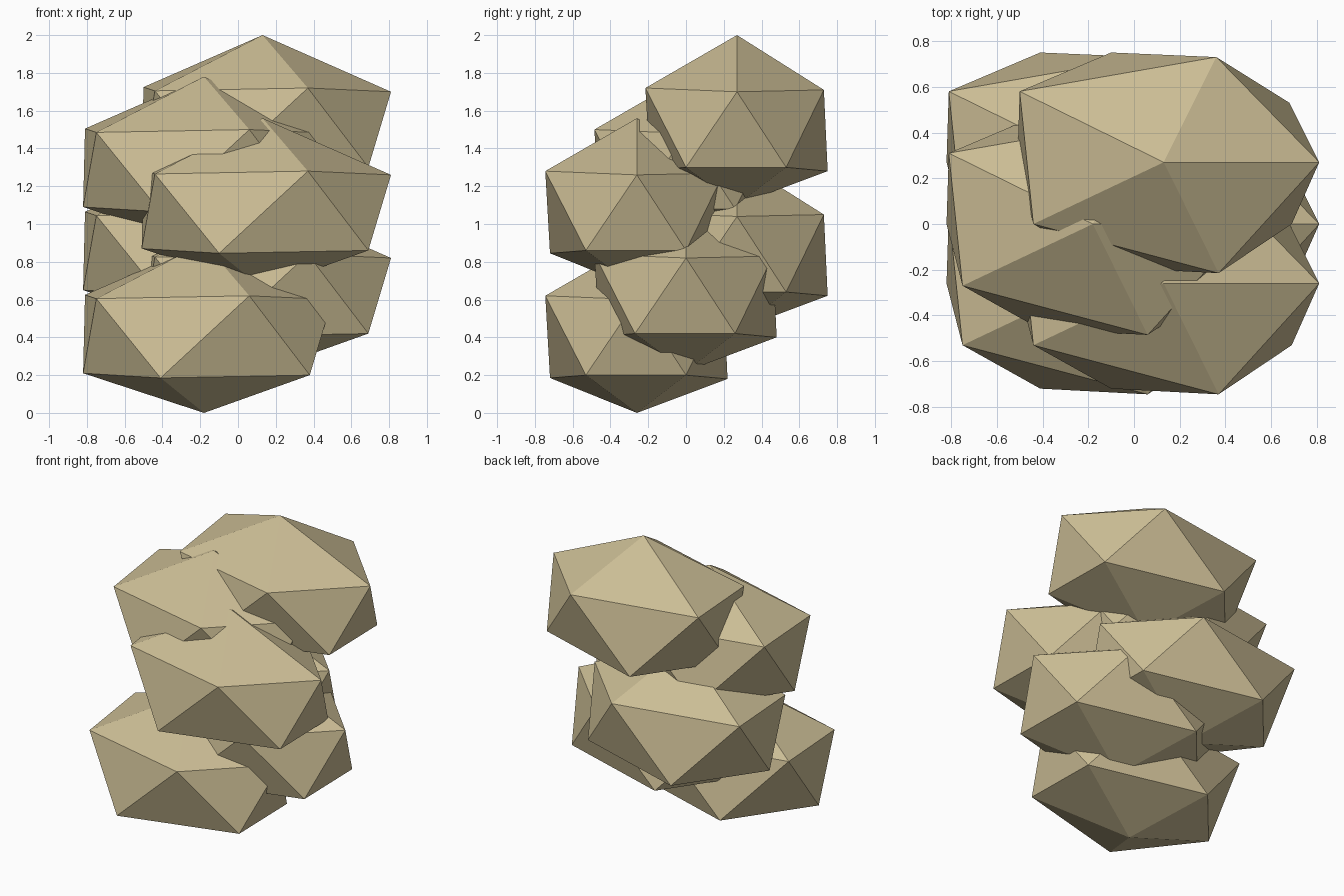
import bpy
import bmesh

cube = bpy.data.objects.get("Cube")
if cube:
    bpy.data.objects.remove(cube, do_unlink=True)

# Single flat colour
COLOUR = (0.60, 0.51, 0.30, 1.0)
mat = bpy.data.materials.new("sandy_tan")
mat.use_nodes = True
mat.diffuse_color = COLOUR
bsdf = next(n for n in mat.node_tree.nodes if n.type == "BSDF_PRINCIPLED")
bsdf.inputs["Base Color"].default_value = COLOUR

# Lopsided twenty-sided lump: bottom tip, lower ring, upper ring, top tip
TIPS = [(0, 0, 0), (0, 0, 0.9)]
LOWER = [(-0.64, 0, 0.21), (-0.23, -0.46, 0.185), (0.56, -0.27, 0.2),
         (0.55, 0.26, 0.2), (-0.23, 0.48, 0.18)]
UPPER = [(0.68, 0, 0.6), (0.23, 0.46, 0.61), (-0.63, 0.31, 0.625),
         (-0.57, -0.27, 0.605), (0.24, -0.485, 0.62)]

mesh = bpy.data.meshes.new("lump")
bm = bmesh.new()
for point in TIPS + LOWER + UPPER:
    bm.verts.new(point)
bmesh.ops.convex_hull(bm, input=bm.verts[:])
bmesh.ops.recalc_face_normals(bm, faces=bm.faces[:])
bm.to_mesh(mesh)
bm.free()
mesh.materials.append(mat)

# Stack of six lumps, alternating in x and cycling through three rows in y
STEP = 0.22
ROWS = (-0.26, 0.0, 0.27)
for i in range(6):
    lump = bpy.data.objects.new(f"lump_{i + 1}", mesh)
    lump.location = (0.13 if i % 2 else -0.18, ROWS[i % 3], i * STEP)
    bpy.context.collection.objects.link(lump)
